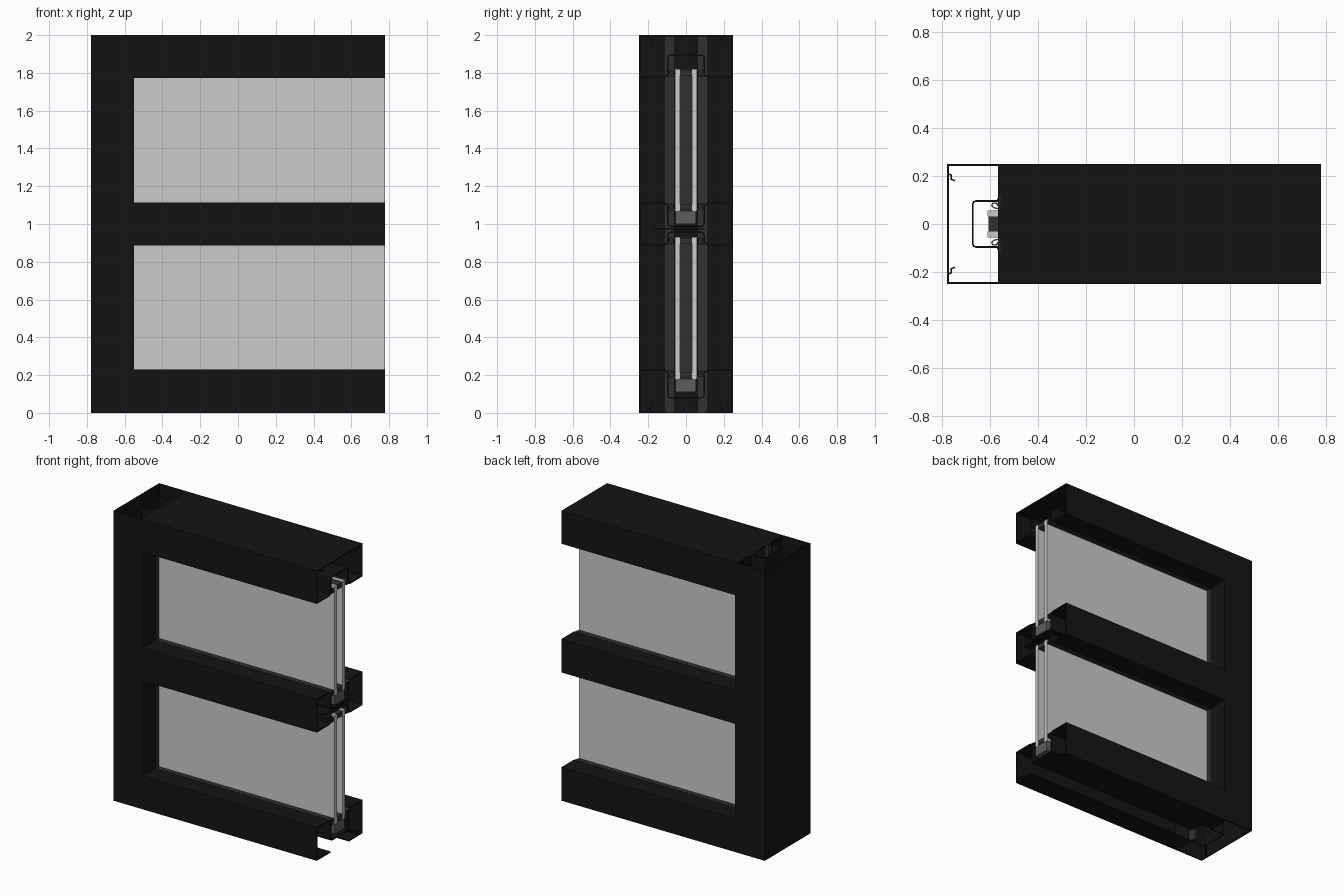
import bpy, bmesh

if "Cube" in bpy.data.objects:
    bpy.data.objects.remove(bpy.data.objects["Cube"])

def material(name, v):
    m = bpy.data.materials.new(name)
    m.diffuse_color = (v, v, v, 1)
    m.use_nodes = True
    m.node_tree.nodes["Principled BSDF"].inputs["Base Color"].default_value = m.diffuse_color
    return m

BLACK = material("black_metal", 0.007)
RUBBER = material("rubber", 0.03)
BLOCK = material("block_grey", 0.11)

X0, X1 = -0.565, 0.777

# Each run maps (profile y, depth behind the sight line d, length t) to space
RUNS = {
    "left_jamb":    (lambda y, d, t: (-0.55 - d, y, t), 0.0, 2.0),
    "bottom_rail":  (lambda y, d, t: (t, y, 0.23 - d), X0, X1),
    "middle_upper": (lambda y, d, t: (t, y, 1.115 - d), X0, X1),
    "middle_lower": (lambda y, d, t: (t, y, 0.885 + d), X0, X1),
    "top_rail":     (lambda y, d, t: (t, y, 1.773 + d), X0, X1),
}

def finish(bm, name, mat):
    bmesh.ops.recalc_face_normals(bm, faces=bm.faces)
    me = bpy.data.meshes.new(name)
    bm.to_mesh(me)
    bm.free()
    ob = bpy.data.objects.new(name, me)
    if mat:
        me.materials.append(mat)
    bpy.context.collection.objects.link(ob)
    return ob

def strips(name, run, lines, thick, mat):
    """Extrude thin-walled open polylines along a run (mitred offset)."""
    f, a, b = RUNS[run]
    bm = bmesh.new()
    for pts in lines:
        n = len(pts)
        left, right = [], []
        for i, (y, d) in enumerate(pts):
            norms = []
            for j in (i - 1, i):
                if 0 <= j < n - 1:
                    dy, dd = pts[j+1][0] - pts[j][0], pts[j+1][1] - pts[j][1]
                    l = (dy * dy + dd * dd) ** 0.5
                    norms.append((-dd / l, dy / l))
            sy, sd = sum(v[0] for v in norms), sum(v[1] for v in norms)
            k = thick * 0.5 * len(norms) / (sy * sy + sd * sd)
            left.append((y + sy * k, d + sd * k))
            right.append((y - sy * k, d - sd * k))
        L = [[bm.verts.new(f(y, d, t)) for y, d in left] for t in (a, b)]
        R = [[bm.verts.new(f(y, d, t)) for y, d in right] for t in (a, b)]
        for i in range(n - 1):
            for S in (L, R):
                bm.faces.new((S[0][i], S[0][i+1], S[1][i+1], S[1][i]))
            for e in (0, 1):
                bm.faces.new((L[e][i], L[e][i+1], R[e][i+1], R[e][i]))
        for i in (0, n - 1):
            bm.faces.new((L[0][i], L[1][i], R[1][i], R[0][i]))
    return finish(bm, name, mat)

def box(name, lo, hi, mat=None):
    bm = bmesh.new()
    bmesh.ops.create_cube(bm, size=1)
    for v in bm.verts:
        v.co = [(l + h) / 2 + c * (h - l) for l, h, c in zip(lo, hi, v.co)]
    return finish(bm, name, mat)

def both(line):
    return [line, [(-y, d) for y, d in line]]

W = 0.246          # centre line of the outer wall
for run in RUNS:
    # Outer shell: sight return, face wall and back wall
    if run == "bottom_rail":
        shell = both([(0.11, 0.004), (W, 0.004), (W, 0.226), (0.1, 0.226)])
    elif run.startswith("middle"):
        shell = both([(0.11, 0.004), (W, 0.004), (W, 0.115)])
        if run == "middle_upper":
            shell += [[(-0.17, 0.14), (0.1, 0.14)]]
    else:
        shell = [[(0.11, 0.004), (W, 0.004), (W, 0.223), (-W, 0.223),
                  (-W, 0.004), (-0.11, 0.004)]]
    strips(run + "_shell", run, shell, 0.008, BLACK)

    # Glazing pocket with rounded corners
    dep = {"bottom_rail": 0.15, "middle_upper": 0.128, "middle_lower": 0.072}.get(run, 0.121)
    half = [(0.11, 0.012), (0.096, 0.018), (0.096, dep - 0.015), (0.092, dep - 0.004), (0.08, dep)]
    pocket = half + [(-y, d) for y, d in reversed(half)]
    strips(run + "_pocket", run, [pocket], 0.007, BLACK)

    # Gaskets: visible lip plus hooked bulb behind it
    lip = [(0.112, 0.006), (0.085, 0.009), (0.06, 0.012)]
    bulb = [(0.064, 0.015), (0.068, 0.034), (0.078, 0.042), (0.088, 0.036), (0.086, 0.02), (0.076, 0.018)]
    strips(run + "_gaskets", run, both(lip) + both(bulb), 0.005, RUBBER)

    # Snap-in clips on the outer wall
    if not run.startswith("middle"):
        clip = [(0.208, 0.221), (0.203, 0.211), (0.186, 0.211), (0.18, 0.195)]
        strips(run + "_clips", run, both(clip), 0.006, BLACK)

# Double-glazed units with spacers and setting blocks
for label, z0, z1 in (("lower", 0.18, 0.93), ("upper", 1.07, 1.82)):
    for side, y0, y1 in (("front", -0.057, -0.031), ("back", 0.031, 0.057)):
        box(f"{label}_{side}_glass", (-0.61, y0, z0), (X1, y1, z1))
    box(label + "_side_spacer", (-0.606, -0.031, z0), (-0.575, 0.031, z1), RUBBER)
    box(label + "_bottom_spacer", (-0.575, -0.031, z0 + 0.004), (X1, 0.031, z0 + 0.035), RUBBER)
    box(label + "_top_spacer", (-0.575, -0.031, z1 - 0.035), (X1, 0.031, z1 - 0.004), RUBBER)
    box(label + "_setting_block", (-0.6, -0.055, z0 - 0.07), (X1, 0.052, z0), BLOCK)
